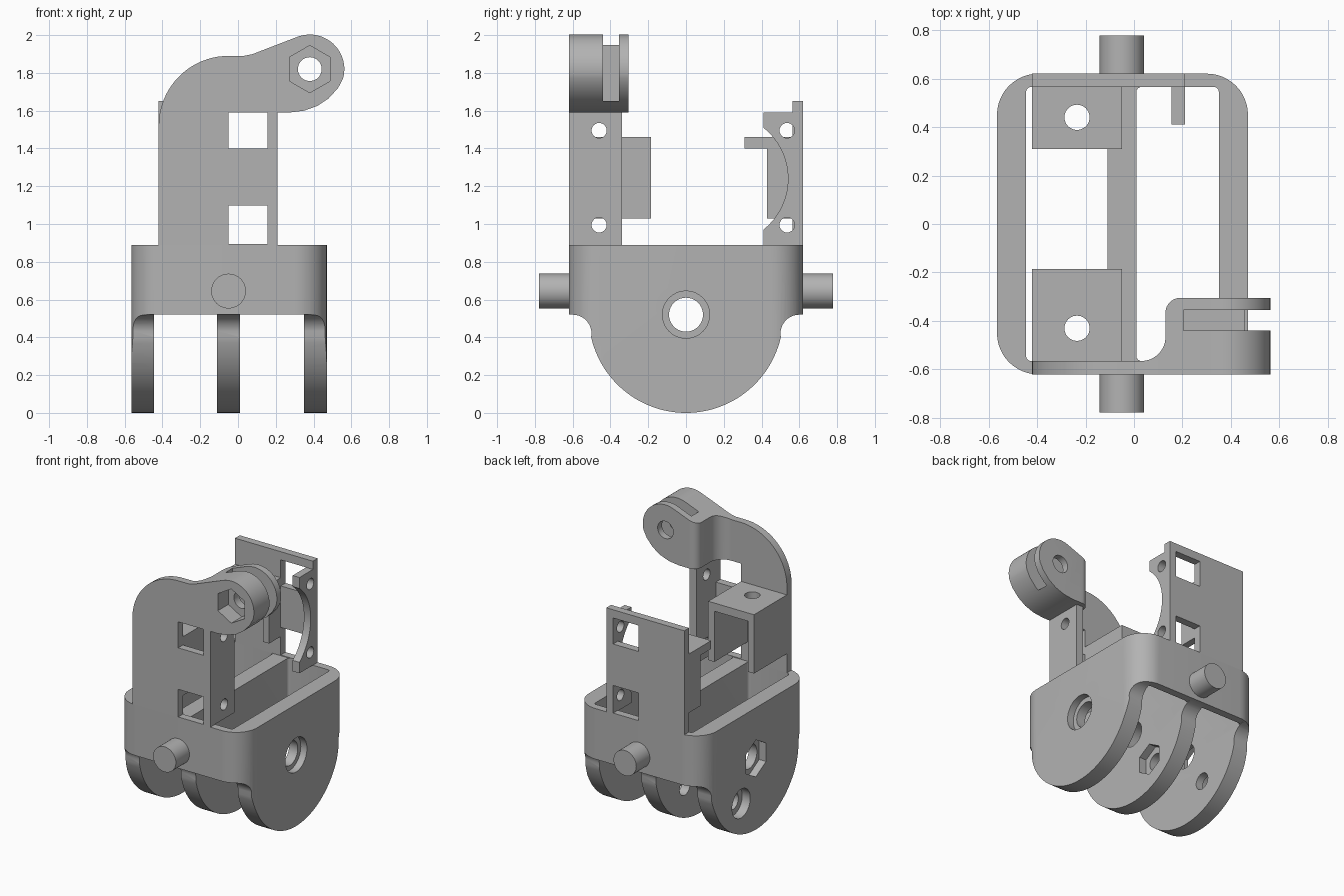
import bpy, bmesh, math

if "Cube" in bpy.data.objects:
    bpy.data.objects.remove(bpy.data.objects["Cube"])

gray = bpy.data.materials.new("plain_gray")
gray.diffuse_color = (0.45, 0.45, 0.45, 1)
gray.use_nodes = True
gray.node_tree.nodes["Principled BSDF"].inputs["Base Color"].default_value = gray.diffuse_color


def prism(name, pts, axis, a, b):
    """Extrude a 2D outline along an axis from a to b."""
    place = {'x': lambda p, d: (d, p[0], p[1]),
             'y': lambda p, d: (p[0], d, p[1]),
             'z': lambda p, d: (p[0], p[1], d)}[axis]
    bm = bmesh.new()
    lo = [bm.verts.new(place(p, a)) for p in pts]
    hi = [bm.verts.new(place(p, b)) for p in pts]
    bm.faces.new(lo)
    bm.faces.new(hi)
    n = len(pts)
    for i in range(n):
        bm.faces.new((lo[i], lo[(i + 1) % n], hi[(i + 1) % n], hi[i]))
    bmesh.ops.recalc_face_normals(bm, faces=bm.faces[:])
    me = bpy.data.meshes.new(name)
    bm.to_mesh(me)
    bm.free()
    me.materials.append(gray)
    ob = bpy.data.objects.new(name, me)
    bpy.context.collection.objects.link(ob)
    return ob


def box(name, x0, x1, y0, y1, z0, z1):
    return prism(name, [(x0, y0), (x1, y0), (x1, y1), (x0, y1)], 'z', z0, z1)


def arc(cx, cy, r, a0, a1, n=12):
    """Points on an arc, angles in degrees."""
    return [(cx + r * math.cos(math.radians(a0 + (a1 - a0) * i / n)),
             cy + r * math.sin(math.radians(a0 + (a1 - a0) * i / n))) for i in range(n + 1)]


def disc(cx, cy, r, n=40, start=0):
    return arc(cx, cy, r, start, start + 360, n)[:-1]


def rounded_rect(x0, x1, y0, y1, r, n=12):
    return (arc(x1 - r, y1 - r, r, 0, 90, n) + arc(x0 + r, y1 - r, r, 90, 180, n)
            + arc(x0 + r, y0 + r, r, 180, 270, n) + arc(x1 - r, y0 + r, r, 270, 360, n))


def combine(ob, other, op='DIFFERENCE'):
    """Apply a boolean and remove the helper object."""
    m = ob.modifiers.new("bool", 'BOOLEAN')
    m.operation, m.solver, m.object = op, 'EXACT', other
    dg = bpy.context.evaluated_depsgraph_get()
    dg.update()
    me = bpy.data.meshes.new_from_object(ob.evaluated_get(dg))
    ob.modifiers.clear()
    ob.data = me
    bpy.data.objects.remove(other)


def drill(ob, pts, axis, a, b):
    combine(ob, prism("cutter", pts, axis, a, b))


# Body: rounded tub whose side walls run down into round lugs
fillet = arc(0.60, 0.42, 0.10, 90, 172, 8)
side = [(0.64, 0.89), (0.64, 0.52)] + fillet
side += arc(0, 0.515, 0.515, -13, -167, 48)
side += [(-y, z) for y, z in reversed(fillet)] + [(-0.64, 0.52), (-0.64, 0.89)]
body = prism("body", side, 'x', -0.7, 0.7)
combine(body, prism("plan", rounded_rect(-0.565, 0.47, -0.62, 0.62, 0.17), 'z', -0.1, 1), 'INTERSECT')
for x0, x1 in ((-0.445, -0.11), (0.01, 0.35)):
    drill(body, rounded_rect(x0, x1, -0.565, 0.565, 0.02, 4), 'z', 0.3, 1)
    combine(body, box("cutter", x0, x1, -0.8, 0.8, -0.1, 0.52))

# Main pivot hole, with round and hexagonal recesses at its ends
drill(body, disc(0, 0.52, 0.09), 'x', -1, 1)
drill(body, disc(0, 0.52, 0.125), 'x', 0.42, 1)
drill(body, disc(0, 0.52, 0.135, 6, 30), 'x', -1, -0.51)
# Secondary screw hole through the left and middle lugs
drill(body, disc(0.17, 0.255, 0.06), 'x', -1, 0.1)
drill(body, disc(0.17, 0.255, 0.105), 'x', -1, -0.50)
drill(body, disc(0.17, 0.255, 0.115, 6, 30), 'x', -0.045, 0.1)

# Pins on the front and back
for name, s in (("front_pin", -1), ("back_pin", 1)):
    prism(name, disc(-0.05, 0.645, 0.092), 'y', 0.615 * s, 0.777 * s)

# Front plate with rounded shoulder and arm
arm = [(0.21, 1.59), (0.27, 1.59), (0.35, 1.60), (0.42, 1.625), (0.48, 1.665), (0.53, 1.72)]
arm += arc(0.38, 1.82, 0.183, -15, 110, 20)
arm += [(0.13, 1.92), (0.08, 1.90), (0.03, 1.89)]
arm += arc(-0.05, 1.52, 0.37, 90, 180, 20)
front = prism("front_plate", arm + [(-0.42, 0.89), (0.21, 0.89)], 'y', -0.62, -0.565)

# Boss at the end of the arm: filleted plan trimmed to the arm outline
plan = [(0.6, -0.565), (0.6, -0.305)] + arc(0.19, -0.365, 0.06, 90, 180, 8)
plan += arc(0.03, -0.465, 0.10, 0, -90, 12)
boss = prism("arm_boss", plan, 'z', 1.59, 2.05)
combine(boss, prism("outline", arm + [(-0.42, 1.5), (0.21, 1.5)], 'y', -0.7, -0.2), 'INTERSECT')
combine(boss, box("cutter", 0.205, 0.7, -0.44, -0.355, 1.65, 2.1))
drill(boss, disc(0.38, 1.82, 0.063), 'y', -0.7, -0.2)
drill(boss, disc(0.38, 1.82, 0.125, 6, 30), 'y', -0.7, -0.50)
drill(front, disc(0.38, 1.82, 0.125, 6, 30), 'y', -0.7, -0.50)

# Back plate, and the windows in both plates
back = box("back_plate", -0.42, 0.21, 0.565, 0.62, 0.89, 1.65)
for plate in (front, back):
    for z0, z1 in ((0.895, 1.097), (1.4, 1.59)):
        combine(plate, box("cutter", -0.05, 0.155, -0.9 if plate == front else 0.5,
                           -0.5 if plate == front else 0.9, z0, z1))

# Screw flanges on the right edge of each plate
front_flange = box("front_flange", 0.155, 0.21, -0.565, -0.34, 0.89, 1.59)
back_flange = box("back_flange", 0.155, 0.21, 0.41, 0.565, 0.89, 1.59)
drill(back_flange, disc(0.195, 1.24, 0.345, 64), 'x', 0, 0.4)
for z in (0.995, 1.495):
    drill(front_flange, disc(-0.46, z, 0.04, 24), 'x', 0, 0.4)
    for ob in (back_flange, back):
        drill(ob, disc(0.535, z, 0.04, 24), 'x', 0.1, 0.4)

# Brackets: a drilled shelf on two cheeks
for name, y0, y1, c0, c1, hy in (("front", -0.565, -0.185, -0.565, -0.185, -0.43),
                                 ("back", 0.31, 0.565, 0.43, 0.565, 0.44)):
    shelf = box(name + "_shelf", -0.42, -0.05, y0, y1, 1.40, 1.46)
    drill(shelf, disc(-0.235, hy, 0.052), 'z', 1.3, 1.6)
    for side_name, x in (("left", -0.42), ("right", -0.10)):
        box(f"{name}_{side_name}_cheek", x, x + 0.05, c0, c1, 1.03, 1.40)

# Smooth the curved walls and keep corners crisp
for ob in bpy.context.scene.objects:
    ob.select_set(True)
    bpy.context.view_layer.objects.active = ob
bpy.ops.object.shade_smooth_by_angle(angle=math.radians(30))
